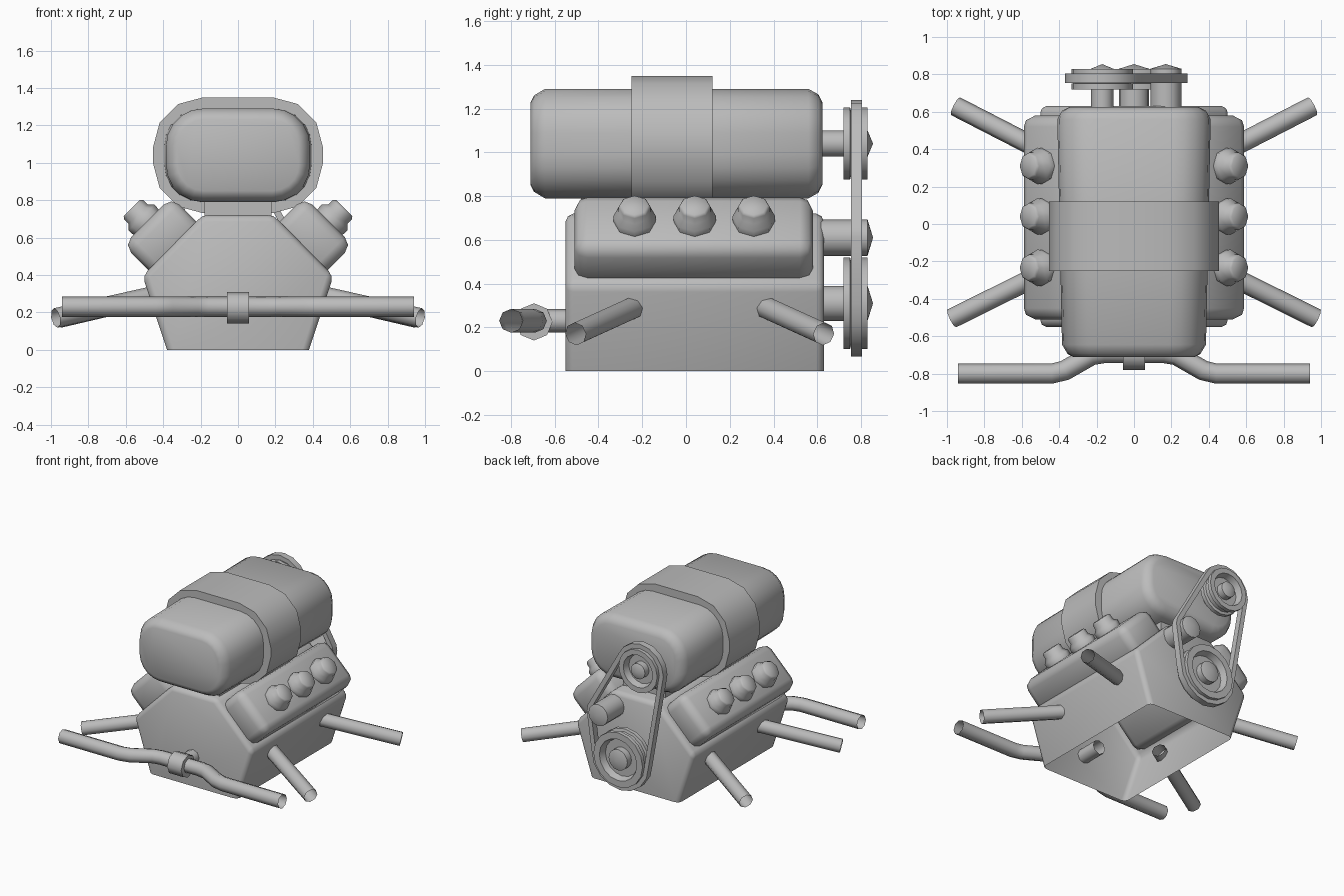
import bpy, bmesh, math
from mathutils import Matrix, Vector

cube = bpy.data.objects.get("Cube")
if cube:
    bpy.data.objects.remove(cube)

metal = bpy.data.materials.new("plain_grey")
metal.use_nodes = True
GREY = (0.5, 0.5, 0.5, 1)
metal.diffuse_color = GREY
metal.node_tree.nodes["Principled BSDF"].inputs["Base Color"].default_value = GREY


def finish(name, bm, angle=50):
    """Turn a bmesh into a shaded, coloured object."""
    bmesh.ops.recalc_face_normals(bm, faces=bm.faces)
    mesh = bpy.data.meshes.new(name)
    bm.to_mesh(mesh)
    bm.free()
    mesh.materials.append(metal)
    mesh.shade_smooth()
    mesh.set_sharp_from_angle(angle=math.radians(angle))
    obj = bpy.data.objects.new(name, mesh)
    bpy.context.collection.objects.link(obj)


def loft(sections):
    """Skin closed (y, outline) sections along y, capping both ends."""
    bm = bmesh.new()
    rows = [[bm.verts.new((x, y, z)) for x, z in outline] for y, outline in sections]
    for lo, hi in zip(rows, rows[1:]):
        for i in range(len(lo)):
            bm.faces.new((lo[i - 1], lo[i], hi[i], hi[i - 1]))
    bm.faces.new(rows[0])
    bm.faces.new(rows[-1])
    return bm


def bevel(bm, edges, width, segments=2):
    bmesh.ops.recalc_face_normals(bm, faces=bm.faces)
    bm.normal_update()
    bmesh.ops.bevel(bm, geom=edges, offset=width, segments=segments,
                    profile=0.5, affect='EDGES', clamp_overlap=True)


def rounded(hw, hh, r, cz, seg):
    """Rounded rectangle outline centred on x = 0."""
    pts = []
    for q, (sx, sz) in enumerate([(1, 1), (-1, 1), (-1, -1), (1, -1)]):
        for i in range(seg + 1):
            a = math.pi / 2 * (q + i / seg)
            pts.append((sx * (hw - r) + r * math.cos(a), cz + sz * (hh - r) + r * math.sin(a)))
    return pts


def lathe(name, profile, origin, axis, sides):
    """Spin a (radius, height) profile around an axis."""
    frame = Matrix.Translation(origin) @ Vector(axis).to_track_quat('Z', 'Y').to_matrix().to_4x4()
    bm = bmesh.new()
    rings = []
    for r, h in profile:
        count = 1 if r == 0 else sides
        rings.append([bm.verts.new(frame @ Vector((r * math.cos(a), r * math.sin(a), h)))
                      for a in (math.tau * i / sides for i in range(count))])
    for lo, hi in zip(rings, rings[1:]):
        for i in range(sides):
            j = (i + 1) % sides
            quad = [lo[i % len(lo)], lo[j % len(lo)], hi[j % len(hi)], hi[i % len(hi)]]
            bm.faces.new(list(dict.fromkeys(quad)))
    finish(name, bm)


def tube(name, start, end, radius, sides=8):
    """Open-ended pipe."""
    d = Vector(end) - Vector(start)
    lathe(name, [(radius, 0), (radius, d.length)], start, d, sides)


# Engine block, open underneath
half = [(0.38, 0), (0.51, 0.395), (0.19, 0.72)]
outline = half + [(-x, z) for x, z in reversed(half)]
bm = loft([(-0.55, outline), (0.63, outline)])
bevel(bm, [e for e in bm.edges if max(v.co.z for v in e.verts) > 0.01], 0.035)
bmesh.ops.delete(bm, geom=[f for f in bm.faces if f.calc_center_median().z < 0.001],
                 context='FACES_ONLY')
finish("engine_block", bm)

# Intake neck, blower body with softened ends, and its band
outline = rounded(0.18, 0.1, 0.01, 0.75, 1)
finish("intake_neck", loft([(-0.48, outline), (0.51, outline)]))
finish("blower_body", loft([
    (y, rounded(hw - inset, 0.25 - inset, 0.2 - inset, 1.04, 5)) for y, hw, inset in (
        (-0.71, 0.385, 0.06), (-0.695, 0.385, 0.03), (-0.645, 0.385, 0),
        (0.56, 0.41, 0), (0.605, 0.41, 0.025), (0.625, 0.41, 0.065))]))
outline = rounded(0.455, 0.31, 0.27, 1.04, 3)
finish("blower_band", loft([(-0.25, outline), (0.12, outline)]))

# Valve covers, filler caps and side pipes on both sides
S = math.sqrt(0.5)
for side, label in ((1, "left"), (-1, "right")):
    def bank(u, v, y):
        return Vector((side * (u - v) * S, y, (u + v) * S))

    bm = bmesh.new()
    bmesh.ops.create_cube(bm, size=1)
    for vert in bm.verts:
        c = vert.co.copy()
        vert.co = bank(0.705 + c.x * 0.25, 0.145 + c.y * 0.365, 0.035 + c.z * 1.09)
    bevel(bm, bm.edges[:], 0.06)
    finish(label + "_valve_cover", bm)

    cap = [(0.095, 0), (0.098, 0.045), (0.073, 0.07), (0.073, 0.105), (0.062, 0.117), (0, 0.117)]
    for i, y in enumerate((-0.235, 0.04, 0.31)):
        lathe(f"{label}_cap_{i + 1}", cap, bank(0.82, 0.135, y), (side, 0, 1), 8)

    tube(label + "_front_pipe", (side * 0.42, -0.23, 0.295), (side * 0.975, -0.505, 0.17), 0.053)
    tube(label + "_back_pipe", (side * 0.42, 0.355, 0.295), (side * 0.955, 0.63, 0.17), 0.053)

# Cross bar: a bent open tube with a collar and mounting shaft
bends = [(0.16, -0.69), (0.23, -0.703), (0.37, -0.783), (0.44, -0.80), (0.94, -0.80)]
path = [(-x, y) for x, y in reversed(bends)] + bends
bm = bmesh.new()
rows = []
for i, (x, y) in enumerate(path):
    a, b = path[max(i - 1, 0)], path[min(i + 1, len(path) - 1)]
    t = Vector((b[0] - a[0], b[1] - a[1], 0)).normalized()
    n = Vector((-t.y, t.x, 0))
    rows.append([bm.verts.new(Vector((x, y, 0.23)) + 0.054 * (
        n * math.cos(math.tau * k / 8) + Vector((0, 0, math.sin(math.tau * k / 8)))))
        for k in range(8)])
for lo, hi in zip(rows, rows[1:]):
    for k in range(8):
        bm.faces.new((lo[k], lo[k - 1], hi[k - 1], hi[k]))
finish("cross_bar", bm)
lathe("bar_collar", [(0.05, 0), (0.085, 0), (0.085, 0.12), (0.05, 0.12)],
      (-0.06, -0.695, 0.225), (1, 0, 0), 8)
tube("bar_shaft", (0, -0.66, 0.23), (0, -0.38, 0.23), 0.054)


# Drive pulleys with dished faces and pointed hubs
def pulley(name, x, z, r, shaft):
    profile = [(shaft, -0.06), (shaft, 0.12), (r, 0.12), (r, 0.15), (r - 0.02, 0.155),
               (r - 0.02, 0.195), (r, 0.20), (r, 0.23), (r * 0.76, 0.23), (r * 0.68, 0.18),
               (shaft, 0.18), (shaft, 0.23), (0, 0.255)]
    lathe(name, profile, (x, 0.6, z), (0, 1, 0), 16)


pulley("upper_pulley", -0.17, 1.04, 0.165, 0.06)
pulley("lower_pulley", 0, 0.31, 0.21, 0.08)
lathe("idler_roller", [(0.083, -0.06), (0.083, 0.23), (0, 0.255)], (0.17, 0.6, 0.61), (0, 1, 0), 12)

# Belt: the hull of three circles, given thickness
wheels = [(-0.17, 1.04, 0.2), (0, 0.31, 0.243), (0.17, 0.61, 0.115)]
bm = bmesh.new()
for cx, cz, r in wheels:
    for k in range(16):
        a = math.tau * k / 16
        bm.verts.new((cx + r * math.cos(a), 0.755, cz + r * math.sin(a)))
hull = bmesh.ops.convex_hull(bm, input=bm.verts[:])
loop = sorted({v for g in hull["geom"] if isinstance(g, bmesh.types.BMFace) for v in g.verts},
              key=lambda v: math.atan2(v.co.z - 0.65, v.co.x + 0.02))
points = [v.co.copy() for v in loop]
bm.free()
bm = bmesh.new()
rings = []
for depth, y in ((0, 0.755), (0, 0.805), (0.035, 0.805), (0.035, 0.755)):
    ring = []
    for i, p in enumerate(points):
        t = (points[(i + 1) % len(points)] - points[i - 1]).normalized()
        inward = Vector((-t.z, 0, t.x))
        ring.append(bm.verts.new(Vector((p.x, y, p.z)) + inward * depth))
    rings.append(ring)
for k in range(4):
    lo, hi = rings[k - 1], rings[k]
    for i in range(len(points)):
        bm.faces.new((lo[i - 1], lo[i], hi[i], hi[i - 1]))
finish("drive_belt", bm)
